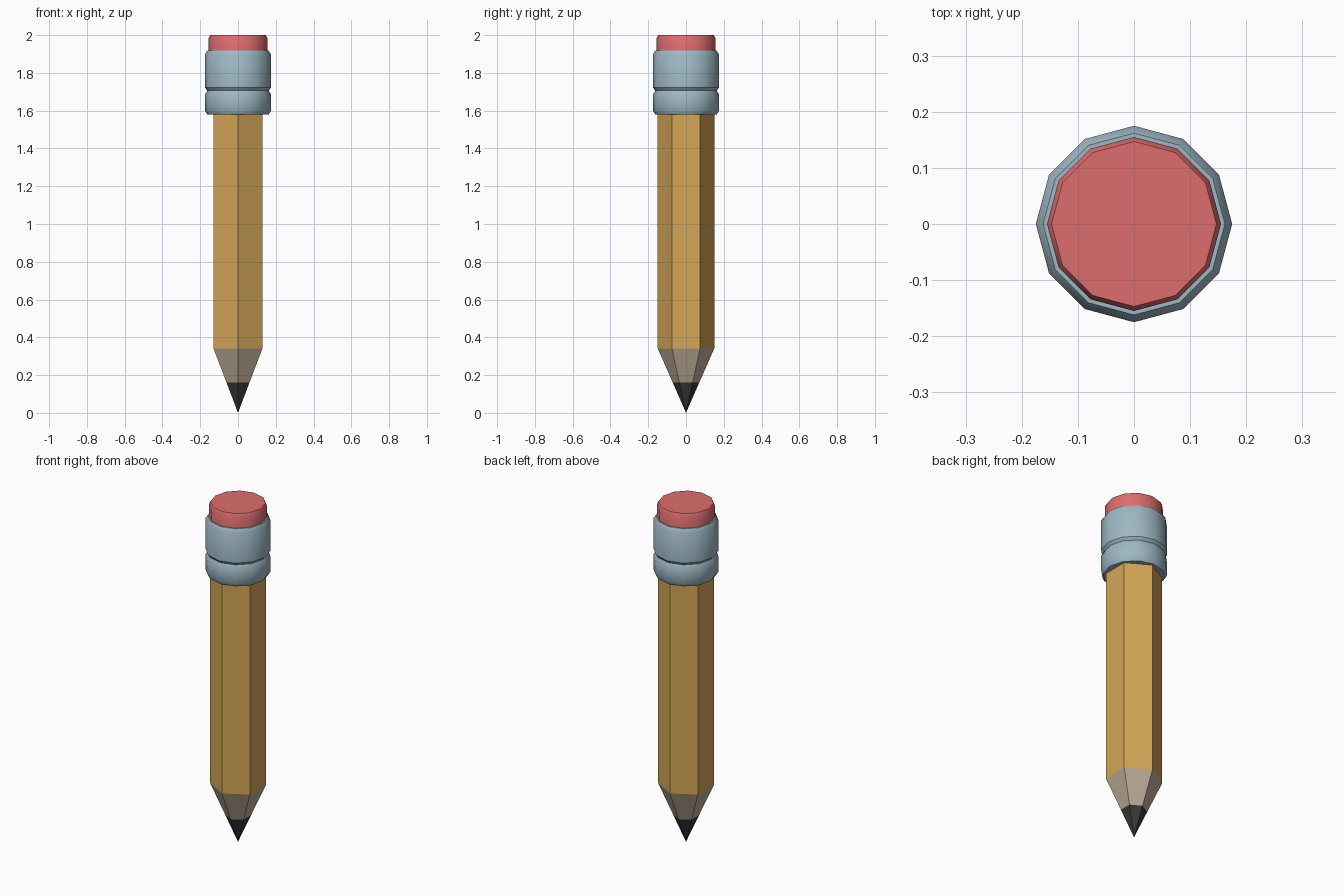
import bpy, math

if "Cube" in bpy.data.objects:
    bpy.data.objects.remove(bpy.data.objects["Cube"])


def material(name, srgb):
    m = bpy.data.materials.new(name)
    m.diffuse_color = [((c + 0.055) / 1.055) ** 2.4 for c in srgb] + [1.0]
    m.use_nodes = True
    m.node_tree.nodes["Principled BSDF"].inputs["Base Color"].default_value = m.diffuse_color
    return m


def lathe(name, profile, sides, mats, smooth=False, color_rule=None):
    """Stack rings of (radius, z); a zero radius closes to a point."""
    verts, faces, rings = [], [], []
    for r, z in profile:
        n = 1 if r == 0 else sides
        rings.append([len(verts) + i for i in range(n)])
        for i in range(n):
            a = math.pi / 2 + 2 * math.pi * i / sides
            verts.append((r * math.cos(a), r * math.sin(a), z))
    for lo, hi in zip(rings, rings[1:]):
        for i in range(sides):
            j = (i + 1) % sides
            loop = [lo[i % len(lo)], lo[j % len(lo)], hi[j % len(hi)], hi[i % len(hi)]]
            faces.append(list(dict.fromkeys(loop)))
    if len(rings[0]) > 1:
        faces.append(rings[0][::-1])
    if len(rings[-1]) > 1:
        faces.append(rings[-1])
    mesh = bpy.data.meshes.new(name)
    mesh.from_pydata(verts, [], faces)
    for m in mats:
        mesh.materials.append(m)
    if color_rule:
        for p in mesh.polygons:
            p.material_index = color_rule(p.center.z)
    ob = bpy.data.objects.new(name, mesh)
    bpy.context.collection.objects.link(ob)
    if smooth:
        bpy.ops.object.select_all(action='DESELECT')
        ob.select_set(True)
        bpy.context.view_layer.objects.active = ob
        bpy.ops.object.shade_smooth_by_angle(angle=math.radians(35))
    return ob


gold = material("golden_paint", (0.83, 0.65, 0.34))
wood = material("bare_wood", (0.74, 0.67, 0.59))
lead = material("dark_lead", (0.22, 0.22, 0.22))
steel = material("blue_grey_metal", (0.62, 0.72, 0.77))
pink = material("pink_rubber", (0.87, 0.43, 0.43))

# Hexagonal shaft with sharpened wood and lead point, coloured by height
lathe("shaft", [(0, 0), (0.07, 0.16), (0.15, 0.342), (0.15, 1.62)], 6,
      [lead, wood, gold],
      color_rule=lambda z: 0 if z < 0.16 else 1 if z < 0.34 else 2)

# Metal ferrule with one pinched groove
lathe("ferrule", [(0.163, 1.58), (0.175, 1.60), (0.175, 1.685), (0.163, 1.706),
                  (0.175, 1.722), (0.175, 1.898), (0.162, 1.918)], 12, [steel], True)

# Eraser with a small bevelled rim
lathe("eraser", [(0.155, 1.88), (0.155, 1.985), (0.147, 2.0)], 12, [pink], True)
